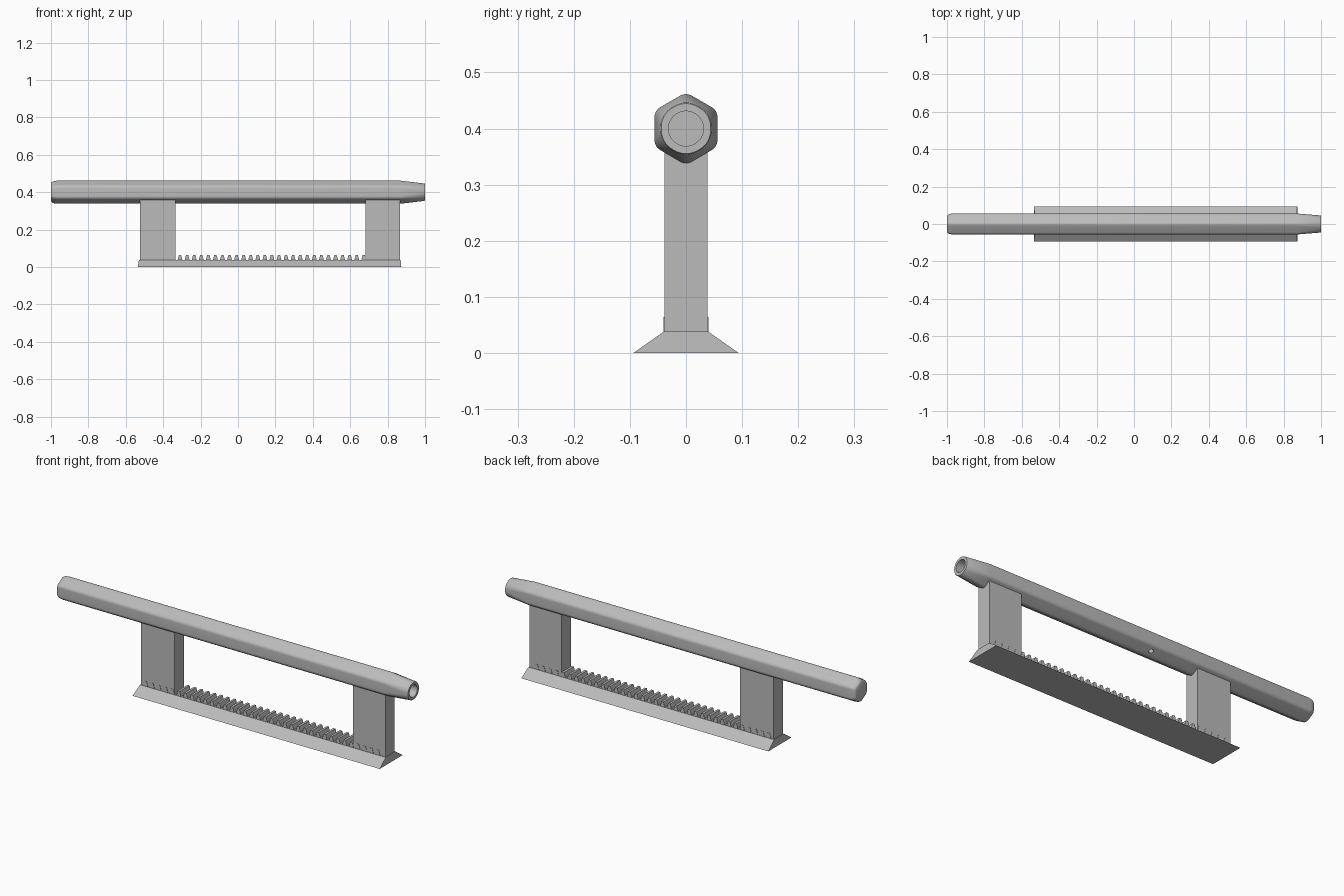
import bpy, bmesh, math
from mathutils import Vector

cube = bpy.data.objects.get("Cube")
if cube:
    bpy.data.objects.remove(cube, do_unlink=True)

grey = bpy.data.materials.new("plain grey")
grey.use_nodes = True
colour = (0.5, 0.5, 0.5, 1)
grey.diffuse_color = colour
grey.node_tree.nodes["Principled BSDF"].inputs["Base Color"].default_value = colour


def add_object(name, bm, smooth=None):
    bmesh.ops.recalc_face_normals(bm, faces=bm.faces)
    mesh = bpy.data.meshes.new(name)
    bm.to_mesh(mesh)
    bm.free()
    mesh.materials.append(grey)
    obj = bpy.data.objects.new(name, mesh)
    bpy.context.collection.objects.link(obj)
    bpy.ops.object.select_all(action="DESELECT")
    obj.select_set(True)
    bpy.context.view_layer.objects.active = obj
    if smooth:
        bpy.ops.object.shade_smooth_by_angle(angle=math.radians(smooth))
    return obj


def loft(bm, rings, caps=True):
    loops = [[bm.verts.new(p) for p in ring] for ring in rings]
    n = len(loops[0])
    for a, b in zip(loops, loops[1:]):
        for i in range(n):
            j = (i + 1) % n
            bm.faces.new((a[i], a[j], b[j], b[i]))
    if caps:
        bm.faces.new(loops[0])
        bm.faces.new(loops[-1])


AXIS_Z = 0.40
ARC = 8


def rounded_hex(x, apothem, fillet):
    """Hexagon section with a point at the top and filleted corners."""
    reach = (apothem - fillet) / math.cos(math.pi / 6)
    ring = []
    for k in range(6):
        corner = math.radians(90 + 60 * k)
        for i in range(ARC + 1):
            a = corner + math.radians(60 * i / ARC - 30)
            ring.append((x, reach * math.cos(corner) + fillet * math.cos(a),
                         AXIS_Z + reach * math.sin(corner) + fillet * math.sin(a)))
    return ring


# Hexagonal handle: rounded tail, straight body, tapered nose, hollow bore
stations = [(-1.0, 0.043, 0.018), (-0.997, 0.048, 0.019), (-0.988, 0.053, 0.02),
            (-0.97, 0.056, 0.0205), (0.87, 0.056, 0.0205), (0.997, 0.0457, 0.041),
            (1.0, 0.044, 0.04), (1.0, 0.031, 0.03), (-0.6, 0.031, 0.03)]
bm = bmesh.new()
loft(bm, [rounded_hex(*s) for s in stations])
handle = add_object("hex_handle", bm, 30)

# Small pin hole through the lower back flat
normal = Vector((0, math.cos(math.pi / 3), -math.sin(math.pi / 3)))
bm = bmesh.new()
bmesh.ops.create_cone(bm, cap_ends=True, segments=20, radius1=0.011, radius2=0.011, depth=0.05)
bmesh.ops.transform(bm, verts=bm.verts, matrix=normal.to_track_quat("Z", "Y").to_matrix().to_4x4())
bmesh.ops.translate(bm, verts=bm.verts, vec=Vector((-0.075, 0, AXIS_Z)) + normal * 0.05)
cutter = add_object("pin_hole_cutter", bm)
cutter.hide_render = True
cut = handle.modifiers.new("pin hole", "BOOLEAN")
cut.operation = "DIFFERENCE"
cut.solver = "EXACT"
cut.object = cutter
bpy.context.view_layer.objects.active = handle
bpy.ops.object.modifier_apply(modifier=cut.name)
bpy.data.objects.remove(cutter, do_unlink=True)


# Flared base rail
def rectangle(x0, x1, y, z):
    return [(x0, -y, z), (x1, -y, z), (x1, y, z), (x0, y, z)]


bm = bmesh.new()
loft(bm, [rectangle(-0.535, 0.873, 0.094, 0), rectangle(-0.53, 0.87, 0.04, 0.038)])
add_object("base_rail", bm)

# Two upright posts
for name, x0, x1 in (("tail_post", -0.525, -0.335), ("nose_post", 0.682, 0.866)):
    bm = bmesh.new()
    loft(bm, [rectangle(x0, x1, 0.038, z) for z in (0.03, 0.36)])
    add_object(name, bm)

# Row of tapered teeth along the rail, showing slightly beside the posts
bm = bmesh.new()
for i in range(36):
    x = -0.499 + 0.0378 * i
    loft(bm, [rectangle(x - w, x + w, 0.04, z)
              for w, z in ((0.013, 0.036), (0.01, 0.05), (0.006, 0.064))])
add_object("rail_teeth", bm)
